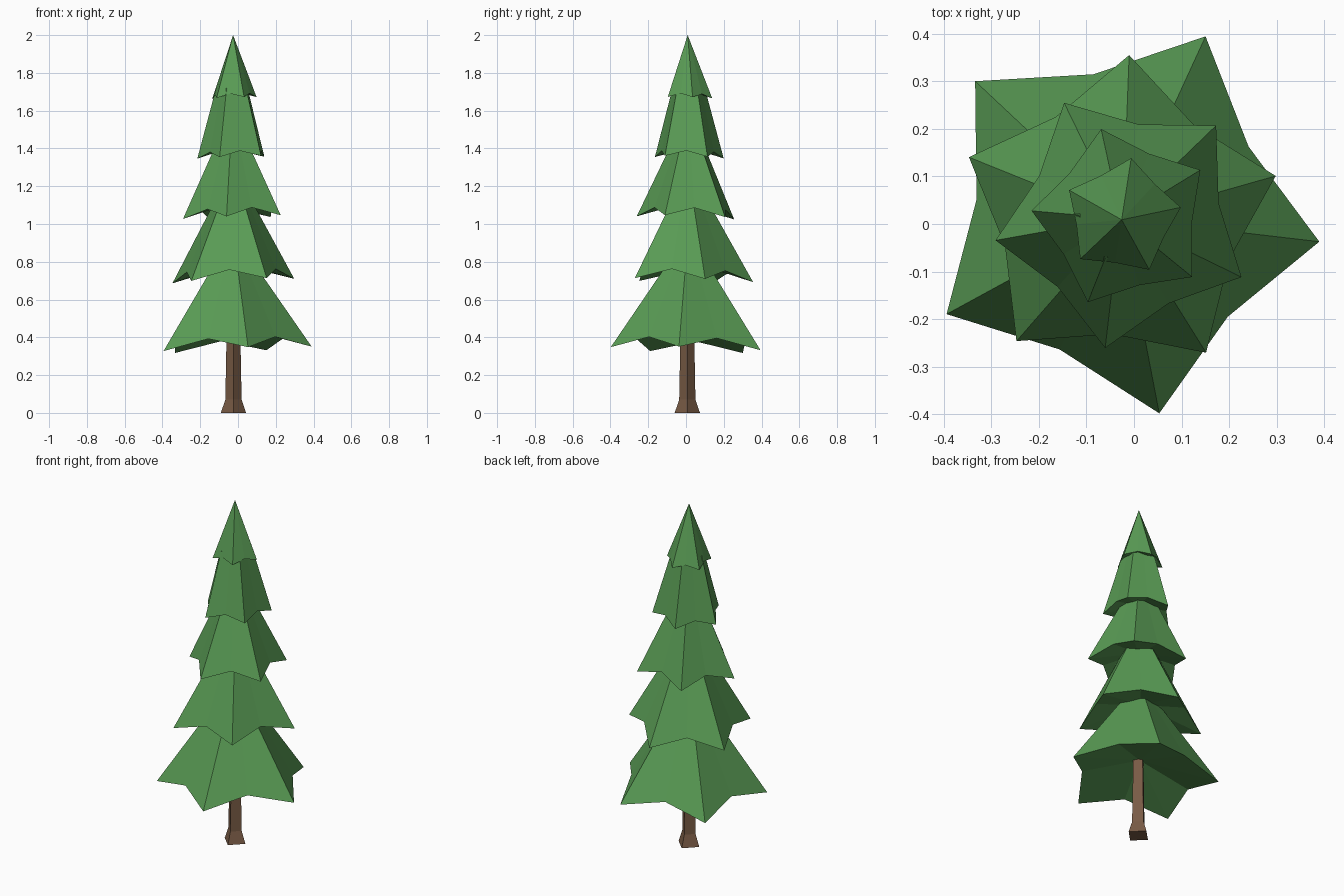
import bpy, bmesh, math

if "Cube" in bpy.data.objects:
    bpy.data.objects.remove(bpy.data.objects["Cube"])

AXIS = (-0.026, 0.012)      # tree axis
LEAN = (0.035, -0.025)      # slight tilt of every skirt rim


def material(name, rgb):
    m = bpy.data.materials.new(name)
    m.diffuse_color = (*rgb, 1)
    m.use_nodes = True
    m.node_tree.nodes["Principled BSDF"].inputs["Base Color"].default_value = m.diffuse_color
    return m


def finish(bm, name, mat):
    bmesh.ops.remove_doubles(bm, verts=bm.verts, dist=0.0005)
    bmesh.ops.recalc_face_normals(bm, faces=bm.faces)
    me = bpy.data.meshes.new(name)
    bm.to_mesh(me)
    bm.free()
    me.materials.append(mat)
    ob = bpy.data.objects.new(name, me)
    bpy.context.collection.objects.link(ob)


def bridge(bm, a, b):
    n = len(a)
    for i in range(n):
        bm.faces.new((a[i], a[(i + 1) % n], b[(i + 1) % n], b[i]))


def fan(bm, ring, co):
    c = bm.verts.new(co)
    n = len(ring)
    for i in range(n):
        bm.faces.new((ring[i], ring[(i + 1) % n], c))


def skirt(name, mat, center, r, phase, z, rise, notch, top_r, top_z):
    """Five-sided cone with a jagged rim and a hollow underside."""
    bm = bmesh.new()
    cx, cy = center
    rim, top = [], []
    for i in range(10):
        a = math.radians(phase + 36 * i)
        odd = i % 2
        rr = r * (notch if odd else 1)
        x, y = rr * math.cos(a), rr * math.sin(a)
        zz = z + (rise if odd else 0) + LEAN[0] * x + LEAN[1] * y
        rim.append(bm.verts.new((cx + x, cy + y, zz)))
        if top_r:
            t = top_r * (math.cos(math.pi / 5) if odd else 1)
            top.append(bm.verts.new((AXIS[0] + t * math.cos(a), AXIS[1] + t * math.sin(a), top_z)))
    if top_r:
        bridge(bm, rim, top)
        bm.faces.new(top)
    else:
        fan(bm, rim, (AXIS[0], AXIS[1] - 0.003, top_z))
    fan(bm, rim, (cx, cy, z + 0.3 * r))
    finish(bm, name, mat)


green = material("needle green", (0.10, 0.33, 0.09))
brown = material("bark brown", (0.19, 0.105, 0.06))

# Trunk: four sides, flared foot
bm = bmesh.new()
rings = []
for z, r in ((0, 0.067), (0.07, 0.043), (0.55, 0.034)):
    rings.append([bm.verts.new((-0.024 + r * math.cos(k * math.pi / 2),
                                0.007 + r * math.sin(k * math.pi / 2), z)) for k in range(4)])
for a, b in zip(rings, rings[1:]):
    bridge(bm, a, b)
bm.faces.new(rings[0])
bm.faces.new(rings[-1])
finish(bm, "trunk", brown)

# Foliage skirts: centre, radius, phase, rim z, notch rise, notch ratio, top radius, top z
tiers = [
    ((-0.027, 0.014), 0.420, 65.0, 0.335, 0.055, 0.73, 0.105, 0.80),
    ((-0.031, 0.016), 0.340, 14.5, 0.700, 0.052, 0.73, 0.115, 1.10),
    ((-0.020, 0.011), 0.275, 45.5, 1.035, 0.045, 0.73, 0.092, 1.42),
    ((-0.024, 0.013), 0.192, 31.6, 1.353, 0.030, 0.76, 0.090, 1.72),
    ((-0.025, 0.015), 0.125, 9.2, 1.668, 0.020, 0.78, 0, 2.0),
]
for n, t in enumerate(tiers, 1):
    skirt(f"foliage_tier_{n}", green, *t)
